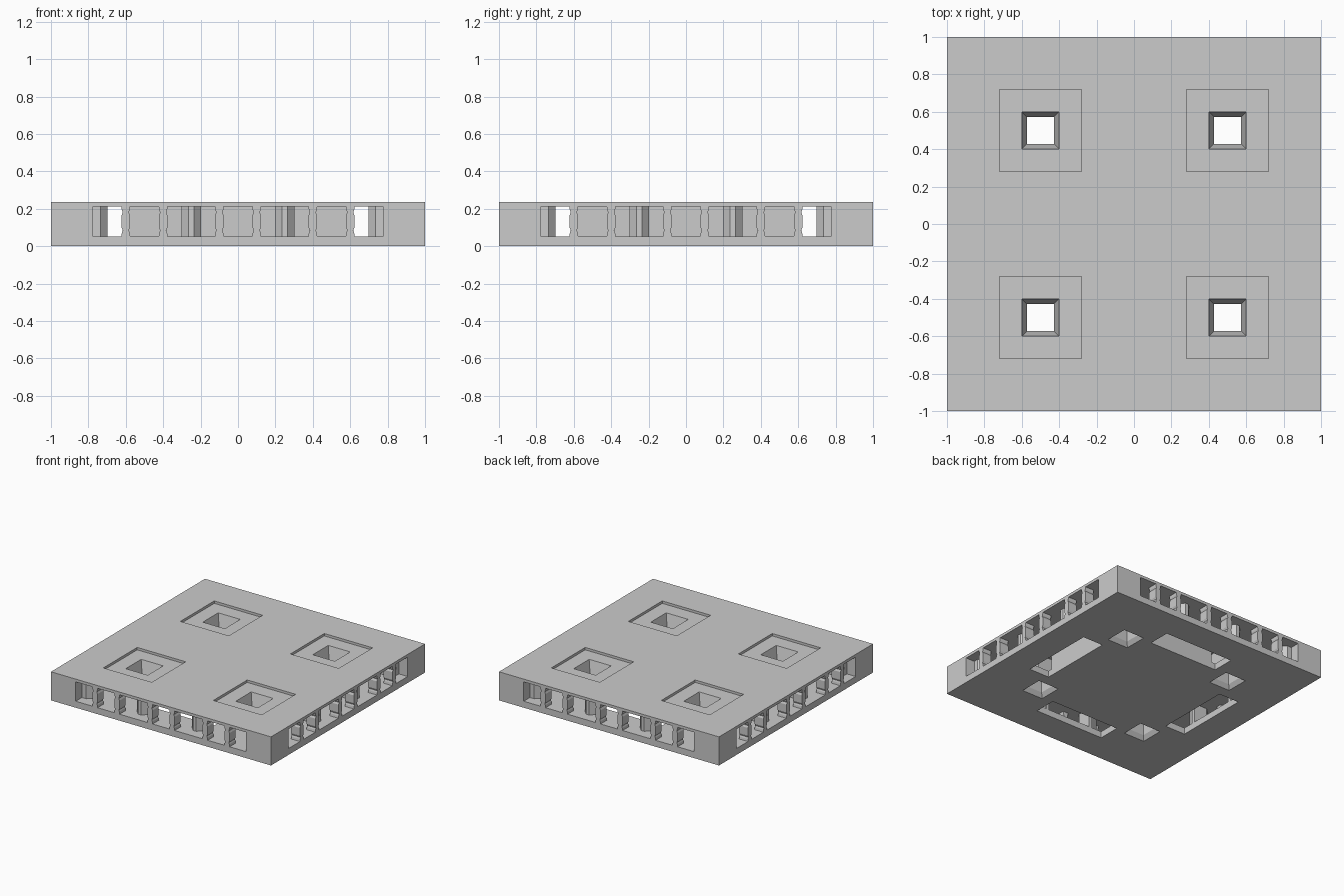
import bpy, bmesh, math
from mathutils import Matrix

if "Cube" in bpy.data.objects:
    bpy.data.objects.remove(bpy.data.objects["Cube"], do_unlink=True)

H = 0.235                    # slab height
LOW, HIGH = 0.053, 0.212     # floor and ceiling of the inner cavities
CORNERS = [(x, y) for x in (-0.5, 0.5) for y in (-0.5, 0.5)]

grey = bpy.data.materials.new("plain grey")
grey.use_nodes = True
grey.diffuse_color = (0.6, 0.6, 0.6, 1)
grey.node_tree.nodes["Principled BSDF"].inputs["Base Color"].default_value = (0.6, 0.6, 0.6, 1)


def make(name, bm, spin=0):
    bm.transform(Matrix.Rotation(spin, 4, 'Z'))
    bmesh.ops.recalc_face_normals(bm, faces=bm.faces)
    mesh = bpy.data.meshes.new(name)
    bm.to_mesh(mesh)
    bm.free()
    mesh.materials.append(grey)
    ob = bpy.data.objects.new(name, mesh)
    bpy.context.collection.objects.link(ob)
    return ob


def loft(bm, rings):
    """Skin closed rings of points and cap both ends."""
    loops = [[bm.verts.new(p) for p in ring] for ring in rings]
    n = len(loops[0])
    for a, b in zip(loops, loops[1:]):
        for i in range(n):
            j = (i + 1) % n
            bm.faces.new((a[i], a[j], b[j], b[i]))
    bm.faces.new(loops[0])
    bm.faces.new(loops[-1])
    return bm


def square(x, y, hx, hy, z):
    return [(x - hx, y - hy, z), (x + hx, y - hy, z), (x + hx, y + hy, z), (x - hx, y + hy, z)]


def box(x, y, hx, hy, z0, z1):
    return loft(bmesh.new(), [square(x, y, hx, hy, z0), square(x, y, hx, hy, z1)])


slab = make("slab", box(0, 0, 1, 1, 0, H))


def combine(tool, operation='DIFFERENCE'):
    mod = slab.modifiers.new(tool.name, 'BOOLEAN')
    mod.operation = operation
    mod.solver = 'EXACT'
    mod.object = tool
    tool.hide_render = True
    tool.hide_set(True)


# Clip bays: plan outline of half width and depth from the edge
neck = [(0.275, -0.05), (0.275, 0.08), (0.236, 0.08), (0.197, 0.12)]
flare = neck + [(0.197, 0.2), (0.275, 0.23), (0.275, 0.29)]
straight = neck + [(0.197, 0.3)]

for side in range(4):
    turn = side * math.pi / 2
    for cx, half in ((-0.5, flare), (0, straight), (0.5, flare)):
        plan = [(cx + w, d - 1) for w, d in half] + [(cx - w, d - 1) for w, d in reversed(half)]
        bm = loft(bmesh.new(), [[(x, y, z) for x, y in plan] for z in (LOW, HIGH)])
        combine(make("bay_cutter", bm, turn))
    # Long slot open to the underside
    combine(make("slot_cutter", box(0, -0.668, 0.315, 0.092, -0.1, HIGH), turn))

# Square chambers, shallow top recesses, hollow posts
for x, y in CORNERS:
    combine(make("chamber_cutter", box(x, y, 0.222, 0.222, LOW, HIGH)))
for x, y in CORNERS:
    combine(make("recess_cutter", box(x, y, 0.22, 0.22, 0.215, H + 0.1)))
for x, y in CORNERS:
    combine(make("post_body", box(x, y, 0.118, 0.118, LOW - 0.02, 0.2135)), 'UNION')
hole = [(-0.03, 0.095), (0, 0.095), (0.035, 0.072), (0.11, 0.072), (0.215, 0.1), (0.3, 0.1)]
for x, y in CORNERS:
    combine(make("hole_cutter", loft(bmesh.new(), [square(x, y, r, r, z) for z, r in hole])))

# Bake the cuts, then drop the helpers
bpy.context.view_layer.update()
graph = bpy.context.evaluated_depsgraph_get()
baked = bpy.data.meshes.new_from_object(slab.evaluated_get(graph))
tools = [m.object for m in slab.modifiers]
slab.modifiers.clear()
slab.data = baked
for tool in tools:
    bpy.data.objects.remove(tool, do_unlink=True)
baked.materials.clear()
baked.materials.append(grey)

# Notched struts across the mouths of the bays
wave = [(0, 0.024), (0.12, 0.021), (0.2, 0.016), (0.3, 0.023),
        (0.7, 0.023), (0.8, 0.016), (0.88, 0.021), (1, 0.024)]
profile = [(w, LOW + t * (HIGH - LOW)) for t, w in wave]
profile += [(-w, z) for w, z in reversed(profile)]
for side, name in enumerate(("front", "left", "back", "right")):
    bm = bmesh.new()
    for cx in (-0.6, -0.4, -0.1, 0.1, 0.4, 0.6):
        loft(bm, [[(cx + w, y, z) for w, z in profile] for y in (-1, -0.92)])
    make(name + "_struts", bm, side * math.pi / 2)
